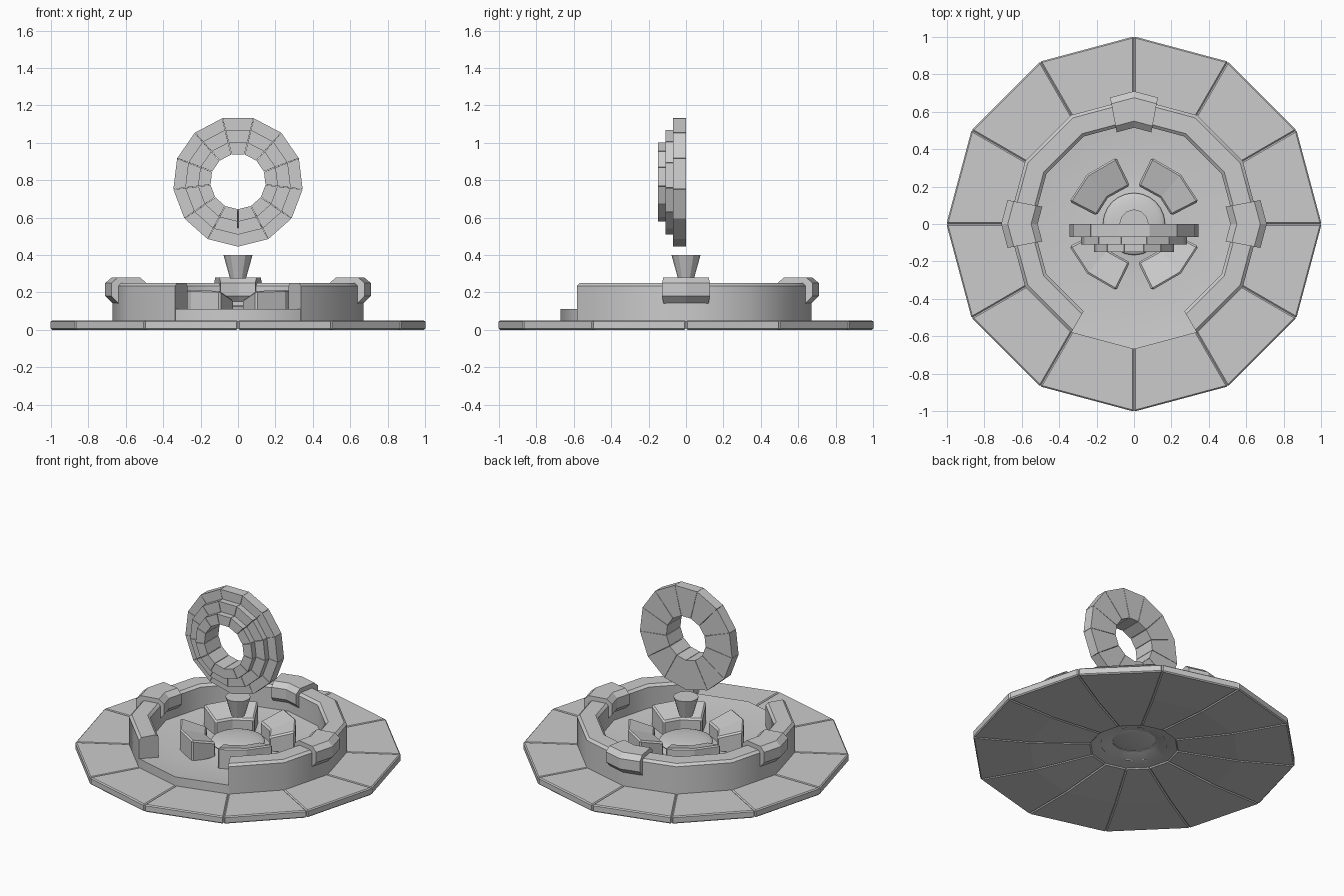
import bpy, math
from mathutils import Matrix, Vector

if "Cube" in bpy.data.objects:
    bpy.data.objects.remove(bpy.data.objects["Cube"])


def polar(r, deg, z):
    a = math.radians(deg)
    return (r * math.cos(a), r * math.sin(a), z)


def make(name, verts, faces, bevel=0.0, smooth=False):
    me = bpy.data.meshes.new(name)
    me.from_pydata(verts, [], faces)
    ob = bpy.data.objects.new(name, me)
    bpy.context.collection.objects.link(ob)
    bpy.context.view_layer.objects.active = ob
    bpy.ops.object.select_all(action='DESELECT')
    ob.select_set(True)
    bpy.ops.object.mode_set(mode='EDIT')
    bpy.ops.mesh.select_all(action='SELECT')
    bpy.ops.mesh.normals_make_consistent(inside=False)
    bpy.ops.object.mode_set(mode='OBJECT')
    if smooth:
        bpy.ops.object.shade_smooth_by_angle(angle=math.radians(35))
    if bevel:
        m = ob.modifiers.new("Bevel", 'BEVEL')
        m.width = bevel
        m.segments = 1
        m.limit_method = 'ANGLE'
        m.angle_limit = math.radians(40)
    return ob


def sweep(profile, angles, closed=False, scale=None):
    """Sweep a closed (r, z) profile through the given angles."""
    n, k = len(profile), len(angles)
    scale = scale or [1] * k
    verts = [polar(r * s, a, z) for a, s in zip(angles, scale) for r, z in profile]
    faces = []
    for i in range(k if closed else k - 1):
        j = (i + 1) % k
        for p in range(n):
            q = (p + 1) % n
            faces.append((i * n + p, i * n + q, j * n + q, j * n + p))
    if not closed:
        faces += [tuple(range(n)), tuple((k - 1) * n + p for p in range(n))]
    return verts, faces


def frustum(name, r0, z0, r1, z1, sides):
    verts = [polar(r, 360 * i / sides, z) for r, z in ((r0, z0), (r1, z1)) for i in range(sides)]
    faces = [(i, (i + 1) % sides, sides + (i + 1) % sides, sides + i) for i in range(sides)]
    faces += [tuple(range(sides)), tuple(range(sides, 2 * sides))]
    return make(name, verts, faces)


twelve = [30 * i for i in range(12)]

# Base: twelve bevelled slabs, undersides rising gently toward the hub
slab = [(0.27, 0.03), (0.65, 0), (1.003, 0), (1.003, 0.05), (0.65, 0.05), (0.27, 0.045)]
for a in twelve:
    v, f = sweep(slab, [a, a + 30])
    make(f"base_slab_{a}", v, f, 0.007)

# Dished floor with an open hub
v, f = sweep([(0.135, 0.078), (0.27, 0.037), (0.67, 0.045), (0.67, 0.11), (0.27, 0.06), (0.135, 0.085)],
             twelve, True)
make("floor", v, f, 0, True)

# Flattened round saucer in the middle
bpy.ops.mesh.primitive_uv_sphere_add(segments=24, ring_count=12, radius=1, location=(0, 0, 0.10))
saucer = bpy.context.object
saucer.name = saucer.data.name = "saucer"
saucer.scale = (0.166, 0.166, 0.03)
bpy.ops.object.shade_smooth_by_angle(angle=math.radians(35))

# Surrounding wall, open for two sides at the front
v, f = sweep([(0.54, 0.05), (0.672, 0.05), (0.672, 0.235), (0.655, 0.25), (0.557, 0.25), (0.54, 0.235)],
             [-60 + 30 * i for i in range(11)])
make("wall", v, f, 0, True)

# Bent clamps over the wall at right, back and left, following its corners
clamp = [(0.55, 0.14), (0.67, 0.14), (0.71, 0.18), (0.71, 0.25), (0.675, 0.28),
         (0.55, 0.28), (0.515, 0.25), (0.515, 0.18)]
for a, side in ((0, "right"), (90, "back"), (180, "left")):
    v, f = sweep(clamp, [a - 10.7, a, a + 10.7], False, [0.969, 1, 0.969])
    make(f"clamp_{side}", v, f)

# Four inner blocks, their tops sloping toward the centre
plan = [(0.022, 0.205, 0.16), (0.095, 0.355, 0.21), (0.25, 0.265, 0.215),
        (0.345, 0.12, 0.21), (0.2, 0.045, 0.16), (0.14, 0.14, 0.16)]
for sx, sy in ((1, 1), (-1, 1), (-1, -1), (1, -1)):
    verts = [(sx * x, sy * y, 0.055) for x, y, z in plan] + [(sx * x, sy * y, z) for x, y, z in plan]
    faces = [(i, (i + 1) % 6, 6 + (i + 1) % 6, 6 + i) for i in range(6)]
    faces += [(0, 1, 2, 5), (5, 2, 3, 4), (6, 7, 8, 11), (11, 8, 9, 10)]
    make("inner_block", verts, faces, 0.01)

# Floating tapered plug
frustum("floating_plug", 0.043, 0.275, 0.078, 0.40, 12)

# Upright ring: thirteen stepped wedges, very slightly parted
steps = [(0.148, 0.0), (0.348, 0.0), (0.348, 0.07), (0.284, 0.07),
         (0.284, 0.11), (0.215, 0.11), (0.215, 0.15), (0.148, 0.15)]
stand = Matrix.Translation(Vector((0, 0, 0.793))) @ Matrix.Rotation(math.radians(90), 4, 'X')
for i in range(13):
    a0 = -90 + 360 / 13 * i
    a1 = a0 + 360 / 13
    verts = []
    for a, s in ((a0, 1), (a1, -1)):
        for r, d in steps:
            gap = 0.12 + 0.4 * (0.348 - r) / 0.2
            verts.append(stand @ Vector(polar(r, a + s * gap, d)))
    n = len(steps)
    faces = [(p, (p + 1) % n, n + (p + 1) % n, n + p) for p in range(n)]
    faces += [tuple(range(n)), tuple(range(n, 2 * n))]
    make(f"ring_wedge_{i}", verts, faces)
